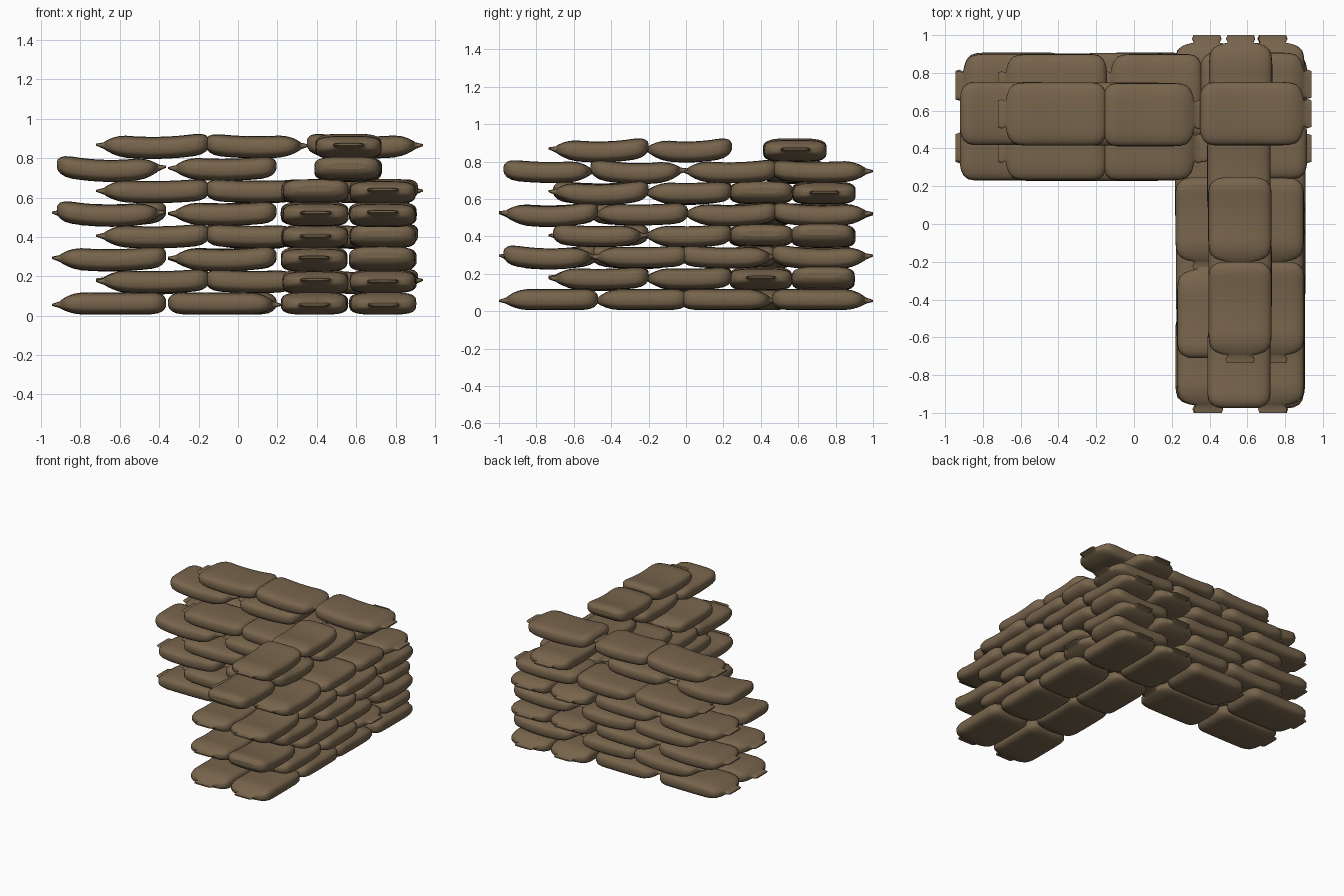
import bpy, bmesh, math, random

if "Cube" in bpy.data.objects:
    bpy.data.objects.remove(bpy.data.objects["Cube"])

random.seed(4)

burlap = bpy.data.materials.new("brown_burlap")
burlap.diffuse_color = (0.185, 0.128, 0.072, 1)
burlap.use_nodes = True
burlap.node_tree.nodes["Principled BSDF"].inputs["Base Color"].default_value = burlap.diffuse_color

W, H = 0.335, 0.112          # bag width and thickness
STEP = 0.1145                # course height
SIDES = 28

# (distance from the end, width, height)
ROUND_END = [(0, W - .15, .03), (.005, W - .10, .055), (.018, W - .05, .083),
             (.042, W - .012, .104), (.075, W, H)]
TIED_END = [(0, .14, .010), (.02, .155, .022), (.04, .135, .034), (.047, .20, .045),
            (.058, .26, .058), (.08, .31, .080), (.11, .328, .100), (.15, W, H)]


def bag(name, axis, a, b, across, z, ear, sag):
    """One sandbag from a to b along an axis, ear = -1 / +1 is the tied end."""
    low = TIED_END if ear < 0 else ROUND_END
    high = TIED_END if ear > 0 else ROUND_END
    st = [(a + d, w, h) for d, w, h in low]
    p, q = st[-1][0], b - high[-1][0]
    st += [(p + (q - p) * k / 8, W, H) for k in range(1, 8)]
    st += [(b - d, w, h) for d, w, h in reversed(high)]
    bm = bmesh.new()
    rings = []
    for s, w, h in st:
        t = 2 * (s - a) / (b - a) - 1
        dz = sag * (t * t - 0.45)                 # middle hangs into the joint below
        if (t < 0 and ear < 0) or (t > 0 and ear > 0):
            dz -= 0.1 * (H - h)                   # tied end droops
        ring = []
        for k in range(SIDES):
            an = 2 * math.pi * k / SIDES
            c, sn = math.cos(an), math.sin(an)
            u = math.copysign(abs(c) ** 0.5, c) * w / 2
            v = math.copysign(abs(sn) ** 0.62, sn) * h / 2
            co = (s, across + u) if axis == 'x' else (across + u, s)
            ring.append(bm.verts.new((*co, max(0.0, z + v + dz))))
        rings.append(ring)
    for r0, r1 in zip(rings, rings[1:]):
        for k in range(SIDES):
            n = (k + 1) % SIDES
            bm.faces.new((r0[k], r0[n], r1[n], r1[k]))
    bm.faces.new(rings[0])
    bm.faces.new(rings[-1])
    bmesh.ops.recalc_face_normals(bm, faces=bm.faces)
    for f in bm.faces:
        f.smooth = len(f.verts) == 4
    me = bpy.data.meshes.new(name)
    bm.to_mesh(me)
    bm.free()
    me.materials.append(burlap)
    bpy.context.collection.objects.link(bpy.data.objects.new(name, me))


def row(name, axis, spans, across, z, low_ear, high_ear):
    """A row of bags; the flags say whether the outer ends are tied ends."""
    for i, (a, b) in enumerate(spans):
        if i == 0:
            ear = -1 if low_ear else 1
        elif i == len(spans) - 1:
            ear = 1 if high_ear else -1
        else:
            ear = random.choice((-1, 1))
        if i == 0 and not low_ear:
            a += 0.025
        if i == len(spans) - 1 and not high_ear:
            b -= 0.025
        sag = 0.004 if z < 0.1 else random.uniform(0.012, 0.034)
        bag(f"{name}_bag_{i + 1}", axis, a, b, across + random.uniform(-.006, .006), z, ear, sag)


# spans of the two alternating courses: in even ones the back wall owns the corner
SIDE_ODD = [(-1.0, -.47), (-.51, .01), (-.03, .49), (.46, 1.0)]
SIDE_EVEN = [(-.735, -.20), (-.24, .27)]
BACK_ODD = [(-.945, -.365), (-.355, .22)]
BACK_EVEN = [(-.72, -.145), (-.165, .36), (.35, .94)]

# tied outer ends per course, one flag per row
FRONT_EARS = [(1, 1), (1, 1), (1, 0), (1, 0), (1, 1), (0, 1), (0,), (1,)]
LEFT_EARS = [(1, 1), (1, 1), (1, 1), (1, 1), (0, 1), (1, 1), (0,), (1,)]
RIGHT_EARS = [(1, 0), (1, 0), (0, 0), (0, 0), (0, 0), (0, 1), (0,), (1,)]

for c in range(8):
    z = 0.063 + STEP * c
    even = c % 2 == 1
    # two rows wide, with a single row on the top two courses
    side_rows = (.39, .735) if c < 6 else (.56,)
    back_rows = (.40, .735) if c < 6 else (.58,)
    for r in range(len(side_rows)):
        row(f"side_wall_course_{c + 1}_row_{r + 1}", 'y', SIDE_EVEN if even else SIDE_ODD,
            side_rows[r], z, FRONT_EARS[c][r], not even)
        row(f"back_wall_course_{c + 1}_row_{r + 1}", 'x', BACK_EVEN if even else BACK_ODD,
            back_rows[r], z, LEFT_EARS[c][r], RIGHT_EARS[c][r])
